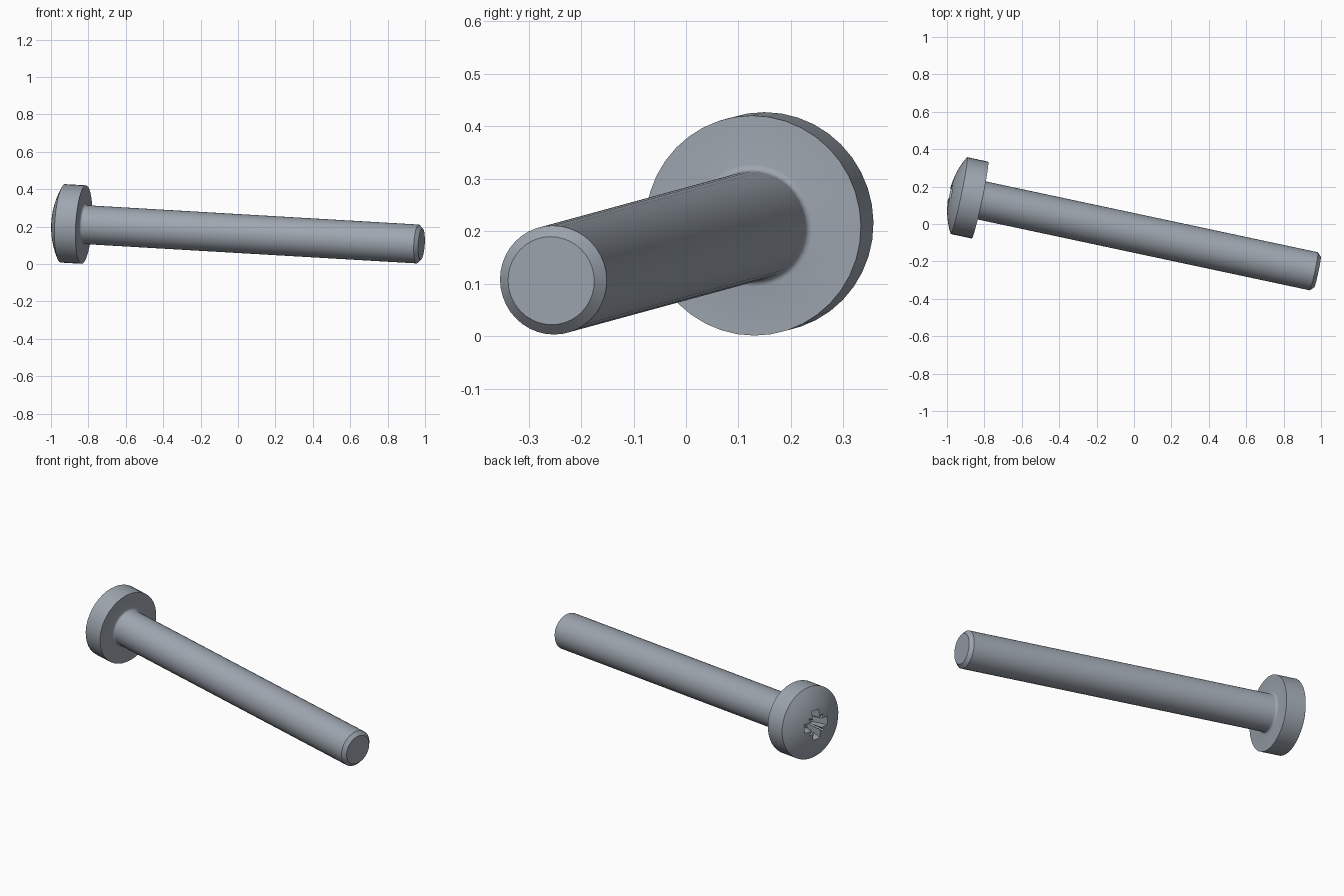
import bpy, bmesh, math
from mathutils import Matrix, Vector

cube = bpy.data.objects.get("Cube")
if cube:
    bpy.data.objects.remove(cube, do_unlink=True)

# Dimensions, measured along the screw axis from the underside of the head
UNDERSIDE = Vector((-0.824, 0.128, 0.211))
TIP = Vector((0.981, -0.257, 0.106))
LENGTH = (TIP - UNDERSIDE).length
HEAD_R, SHAFT_R = 0.21, 0.104
RIM, DOME = 0.115, 0.054
FILLET, CHAMFER = 0.013, 0.02
SEGMENTS = 40

# Tilted frame: local x runs from head to tip
ax = (TIP - UNDERSIDE).normalized()
ay = Vector((0, 0, 1)).cross(ax).normalized()
az = ax.cross(ay)
FRAME = Matrix.Translation(UNDERSIDE) @ Matrix((ax, ay, az)).transposed().to_4x4()

steel = bpy.data.materials.new("steel grey")
steel.use_nodes = True
steel.diffuse_color = (0.34, 0.38, 0.43, 1)
steel.node_tree.nodes["Principled BSDF"].inputs["Base Color"].default_value = steel.diffuse_color


def finish(bm, name):
    bmesh.ops.recalc_face_normals(bm, faces=bm.faces)
    bm.transform(FRAME)
    mesh = bpy.data.meshes.new(name)
    bm.to_mesh(mesh)
    bm.free()
    mesh.materials.append(steel)
    obj = bpy.data.objects.new(name, mesh)
    bpy.context.collection.objects.link(obj)
    return obj


def lathe(name, profile):
    bm = bmesh.new()
    verts = [bm.verts.new((x, 0, r)) for x, r in profile]
    edges = [bm.edges.new(pair) for pair in zip(verts, verts[1:])]
    bmesh.ops.spin(bm, geom=verts + edges, cent=(0, 0, 0), axis=(1, 0, 0),
                   angle=math.tau, steps=SEGMENTS)
    bmesh.ops.remove_doubles(bm, verts=bm.verts, dist=1e-5)
    return finish(bm, name)


def tapered_block(name, angle, outer, inner, floor):
    """Block narrowing from outside the dome down to the recess floor."""
    bm = bmesh.new()
    turn = Matrix.Rotation(angle, 3, 'X')
    for x, (length, width) in ((-RIM - DOME - 0.02, outer), (floor, inner)):
        for sy in (-1, 1):
            for sz in (-1, 1):
                bm.verts.new(turn @ Vector((x, sy * width, sz * length)))
    bmesh.ops.convex_hull(bm, input=bm.verts)
    return finish(bm, name)


# Body profile: domed head, rim, fillet, shaft and chamfered tip
sphere_r = (HEAD_R ** 2 + DOME ** 2) / (2 * DOME)
sphere_x = sphere_r - RIM - DOME
cap = math.asin(HEAD_R / sphere_r)
profile = [(sphere_x - sphere_r * math.cos(cap * i / 8), sphere_r * math.sin(cap * i / 8))
           for i in range(9)]
profile.append((0, HEAD_R))
for i in range(5):
    a = i / 4 * math.pi / 2
    profile.append((FILLET * (1 - math.cos(a)), SHAFT_R + FILLET * (1 - math.sin(a))))
profile += [(LENGTH - CHAMFER, SHAFT_R), (LENGTH, SHAFT_R - CHAMFER), (LENGTH, 0)]
screw = lathe("screw_body", profile)

# Cross recess: four wide wings, a square core and four thin diagonal ribs
quarter = math.pi / 2
cutters = [tapered_block("recess_core", quarter / 2, (0.042, 0.042), (0.032, 0.032), -0.06)]
for k in range(2):
    cutters.append(tapered_block("recess_wing", k * quarter,
                                 (0.096, 0.027), (0.05, 0.022), -0.065))
    cutters.append(tapered_block("recess_rib", (k + 0.5) * quarter,
                                 (0.078, 0.007), (0.035, 0.004), -0.085))

bpy.context.view_layer.objects.active = screw
for cutter in cutters:
    cutter.hide_render = True
    mod = screw.modifiers.new("recess", 'BOOLEAN')
    mod.operation = 'DIFFERENCE'
    mod.solver = 'EXACT'
    mod.object = cutter
    bpy.ops.object.modifier_apply(modifier=mod.name)
    bpy.data.objects.remove(cutter, do_unlink=True)

# Smooth round faces, crisp edges
bpy.ops.object.select_all(action='DESELECT')
screw.select_set(True)
bpy.ops.object.shade_smooth_by_angle(angle=math.radians(30))
